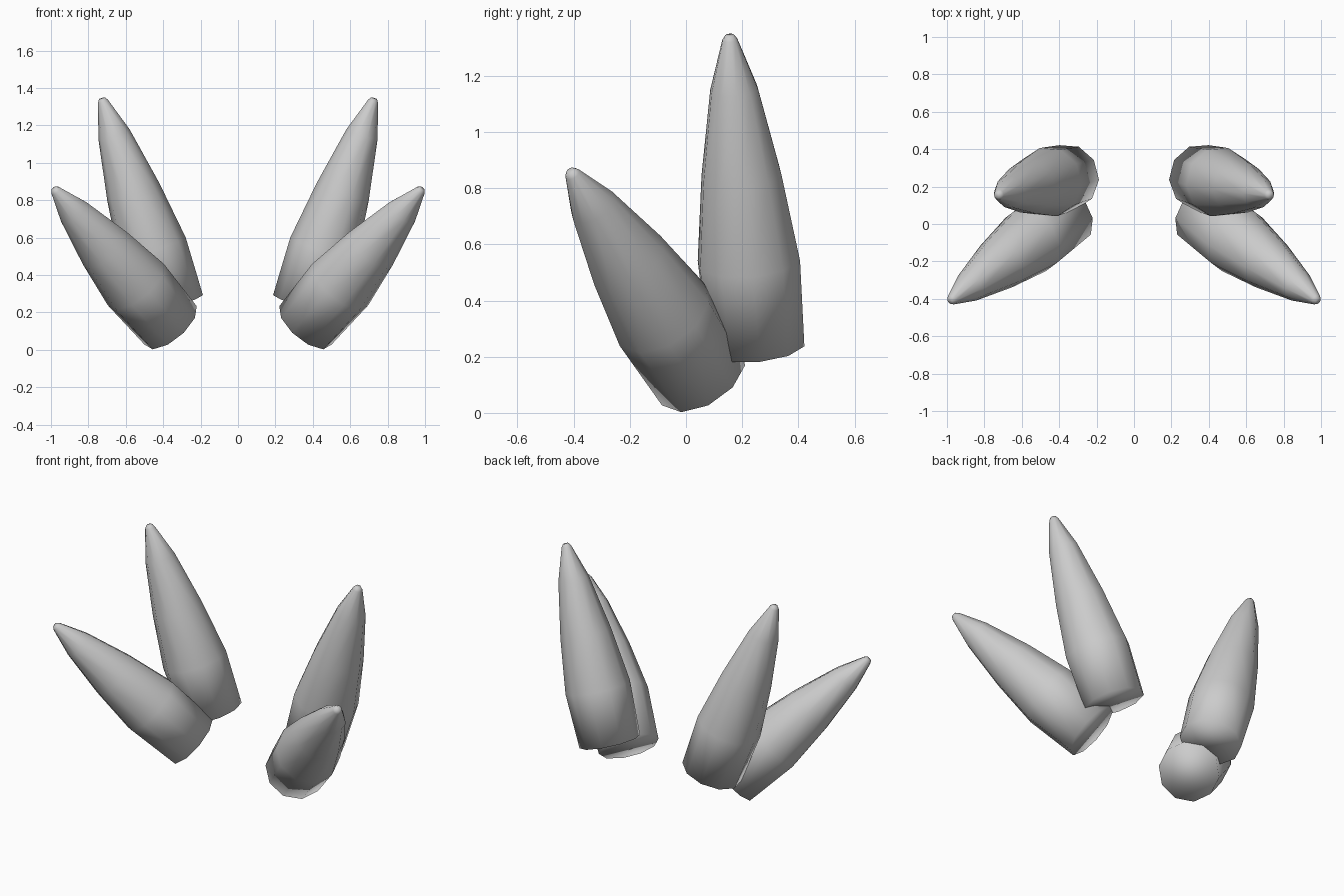
import bpy, bmesh, math
from mathutils import Vector

if "Cube" in bpy.data.objects:
    bpy.data.objects.remove(bpy.data.objects["Cube"])

SIDES = 10


def spike(name, base, tip, profile, turn):
    """Ten-sided tapering spike; profile = (fraction along axis, radius)."""
    base, tip = Vector(base), Vector(tip)
    axis = tip - base
    d = axis.normalized()
    u = (d * d.z - Vector((0, 0, 1))).normalized()   # lowest side of the ring
    v = d.cross(u)
    for side, sx in (("right", 1), ("left", -1)):
        bm = bmesh.new()
        rings = []
        for t, r in profile:
            ring = []
            for i in range(SIDES):
                a = 2 * math.pi * (i + turn) / SIDES
                p = base + axis * t + (u * math.cos(a) + v * math.sin(a)) * r
                ring.append(bm.verts.new((p.x * sx, p.y, p.z)))
            rings.append(ring)
        for lo, hi in zip(rings, rings[1:]):
            for i in range(SIDES):
                j = (i + 1) % SIDES
                bm.faces.new((lo[i], lo[j], hi[j], hi[i]))
        # base and tip caps
        bm.faces.new(rings[0])
        bm.faces.new(rings[-1])
        bmesh.ops.recalc_face_normals(bm, faces=bm.faces)
        for f in bm.faces:
            f.smooth = True
        me = bpy.data.meshes.new(f"{name}_{side}")
        bm.to_mesh(me)
        bm.free()
        bpy.context.collection.objects.link(bpy.data.objects.new(me.name, me))


# lower spikes, leaning outward and forward
spike("front_spike", (0.36, 0.055, 0.13), (0.984, -0.412, 0.862),
      [(0, 0.175), (0.30, 0.188), (0.565, 0.147), (0.83, 0.086),
       (0.985, 0.028), (1.0, 0.016)], 0)

# taller spikes, behind and more upright
spike("back_spike", (0.355, 0.25, 0.237), (0.728, 0.155, 1.345),
      [(0, 0.177), (0.275, 0.188), (0.55, 0.147), (0.825, 0.088),
       (0.985, 0.028), (1.0, 0.016)], 0.5)
